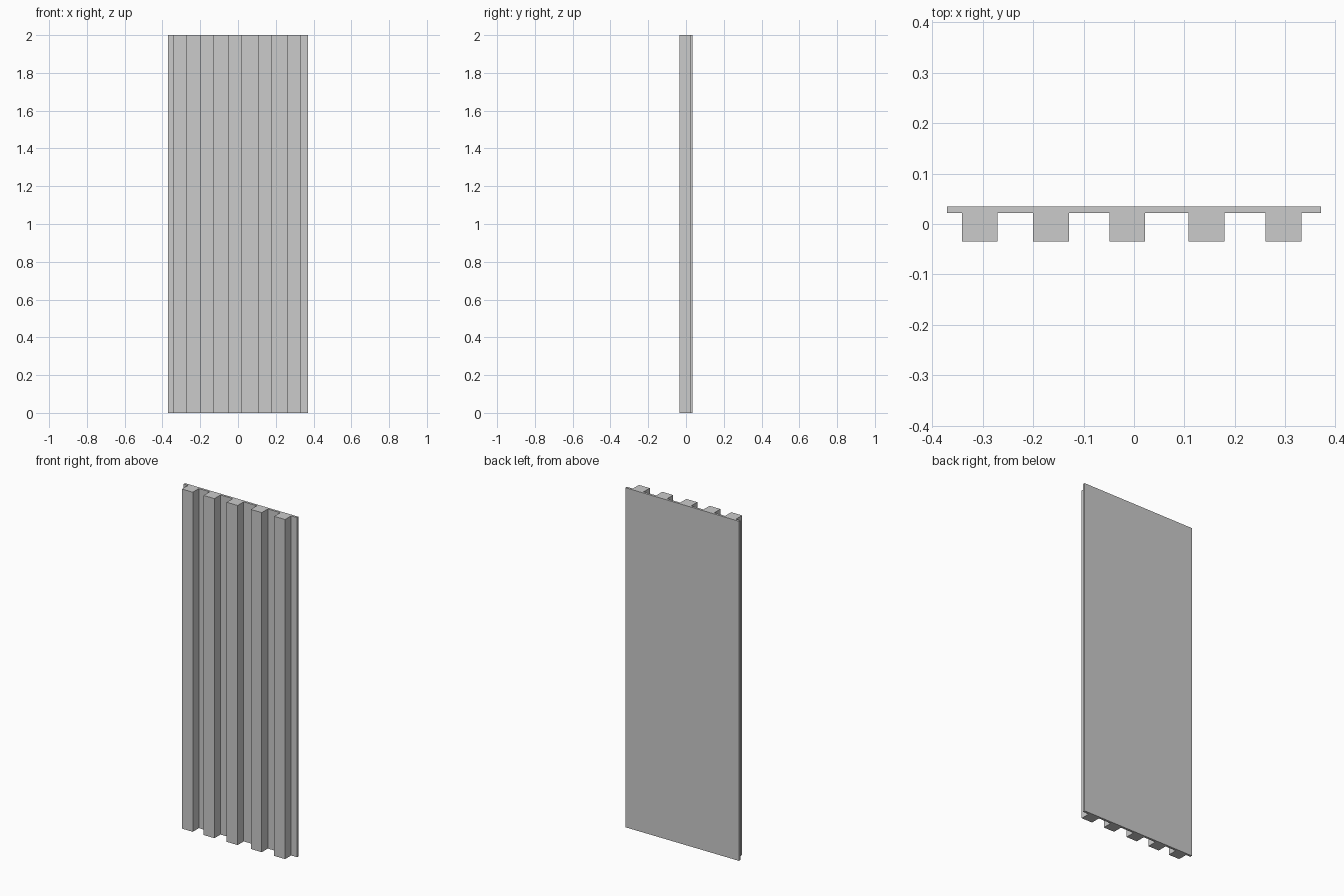
import bpy

if "Cube" in bpy.data.objects:
    bpy.data.objects.remove(bpy.data.objects["Cube"])

HEIGHT = 2.0
BACK, FRONT = 0.035, -0.035   # overall depth limits
PANEL_FRONT = 0.0215          # where the battens meet the panel
HALF_WIDTH = 0.37
BATTEN_WIDTH = 0.071
BATTEN_CENTRES = (-0.3055, -0.1645, -0.0135, 0.1435, 0.296)


def box(name, x0, x1, y0, y1):
    """Full-height box between the given x and y limits."""
    bpy.ops.mesh.primitive_cube_add(
        size=1, location=((x0 + x1) / 2, (y0 + y1) / 2, HEIGHT / 2))
    obj = bpy.context.object
    obj.name = name
    obj.scale = (x1 - x0, y1 - y0, HEIGHT)
    bpy.ops.object.transform_apply(location=False, rotation=False, scale=True)
    return obj


# Thin flat backing board
box("back_panel", -HALF_WIDTH, HALF_WIDTH, PANEL_FRONT, BACK)

# Vertical battens on the front, slightly unevenly spaced
for i, x in enumerate(BATTEN_CENTRES, 1):
    box(f"batten_{i}", x - BATTEN_WIDTH / 2, x + BATTEN_WIDTH / 2, FRONT, PANEL_FRONT)
